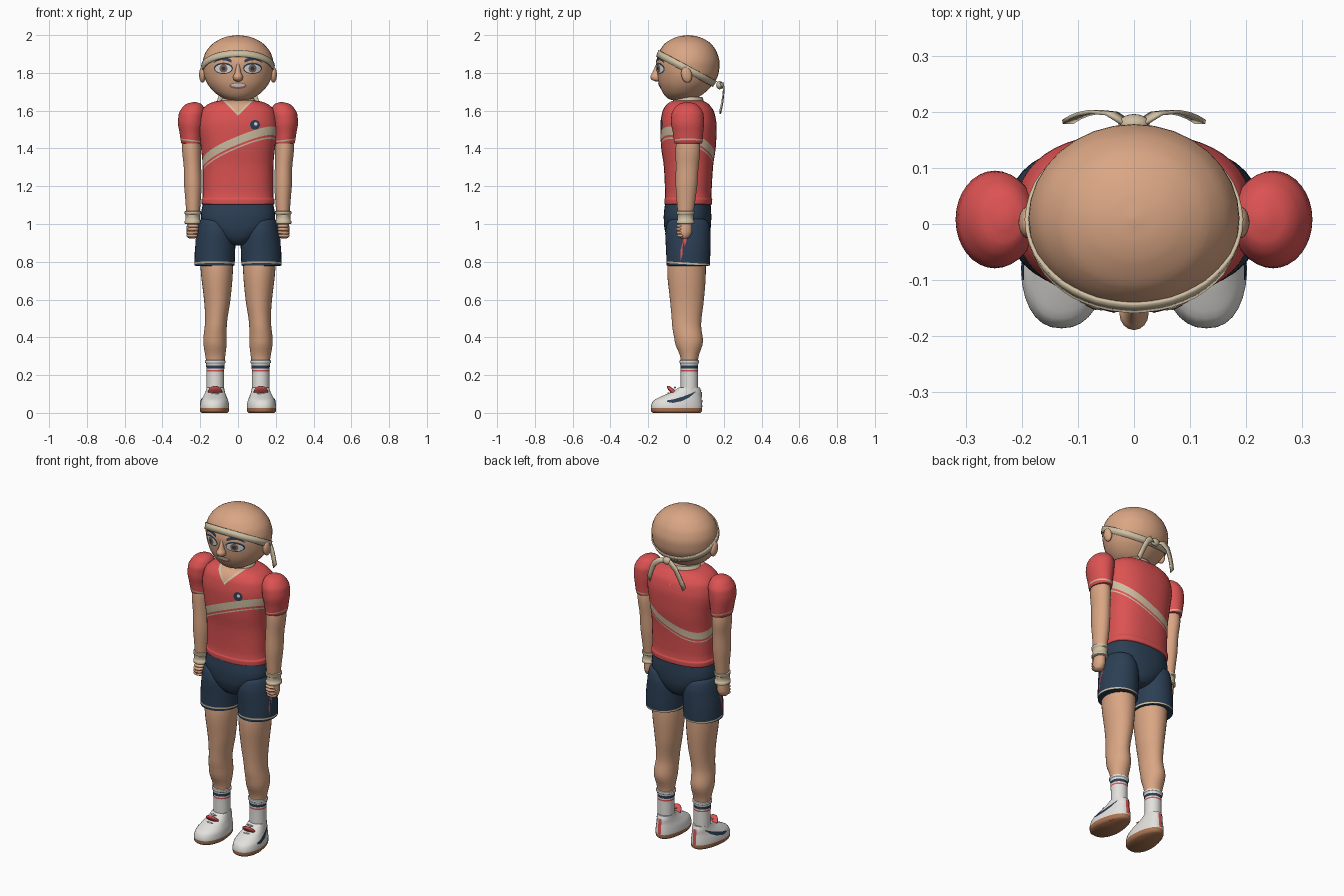
import bpy, bmesh, math
from mathutils import Vector, Matrix
from mathutils.bvhtree import BVHTree

if "Cube" in bpy.data.objects:
    bpy.data.objects.remove(bpy.data.objects["Cube"])

PALETTE = {
    "skin": (.70, .38, .23), "red": (.72, .085, .085), "navy": (.025, .05, .09),
    "cream": (.62, .52, .36), "white": (.76, .75, .72), "sole_brown": (.40, .17, .08),
    "iris_brown": (.28, .13, .08), "lip": (.42, .14, .10),
}
MATS = {}
for key, rgb in PALETTE.items():
    m = bpy.data.materials.new(key)
    m.use_nodes = True
    m.diffuse_color = (*rgb, 1)
    m.node_tree.nodes["Principled BSDF"].inputs["Base Color"].default_value = (*rgb, 1)
    MATS[key] = m


def finish(name, bm, mat, angle=50):
    mesh = bpy.data.meshes.new(name)
    bm.to_mesh(mesh)
    bm.free()
    ob = bpy.data.objects.new(name, mesh)
    bpy.context.scene.collection.objects.link(ob)
    mesh.materials.append(MATS[mat])
    bpy.ops.object.select_all(action='DESELECT')
    ob.select_set(True)
    bpy.context.view_layer.objects.active = ob
    bpy.ops.object.shade_smooth_by_angle(angle=math.radians(angle))
    return ob


def smooth_rings(rings, steps):
    # Monotone cubic interpolation between rings, with height as the parameter
    def slope(i, k):
        d = [(rings[j + 1][k] - rings[j][k]) / (rings[j + 1][0] - rings[j][0])
             for j in (i - 1, i) if 0 <= j < len(rings) - 1]
        if len(d) == 1:
            return d[0]
        return 2 * d[0] * d[1] / (d[0] + d[1]) if d[0] * d[1] > 0 else 0
    out = []
    for i in range(len(rings) - 1):
        a, b = rings[i], rings[i + 1]
        h = b[0] - a[0]
        for t in (j / steps for j in range(steps)):
            u = 1 - t
            out.append([a[0] + h * t] + [
                a[k] * u * u * (1 + 2 * t) + b[k] * t * t * (3 - 2 * t)
                + h * t * u * (slope(i, k) * u - slope(i + 1, k) * t) for k in range(1, 5)])
    return out + [list(rings[-1])]


def loft(name, mat, rings, side=1, power=2, n=32, steps=4, shape=None):
    """Rings are (z, centre x, centre y, radius x, radius y)."""
    bm = bmesh.new()
    loops = []
    for z, cx, cy, rx, ry in smooth_rings(rings, steps):
        loop = []
        for i in range(n):
            c, s = math.cos(math.tau * i / n), math.sin(math.tau * i / n)
            p = Vector((cx + rx * math.copysign(abs(c) ** (2 / power), c),
                        cy + ry * math.copysign(abs(s) ** (2 / power), s), z))
            p = shape(p) if shape else p
            p.x *= side
            loop.append(bm.verts.new(p))
        loops.append(loop)
    for a, b in zip(loops, loops[1:]):
        for i in range(n):
            bm.faces.new((a[i], a[i - 1], b[i - 1], b[i]))
    bm.faces.new(loops[0])
    bm.faces.new(loops[-1])
    bmesh.ops.recalc_face_normals(bm, faces=bm.faces)
    return finish(name, bm, mat)


def ball(name, mat, centre, radii, tilt=0):
    bm = bmesh.new()
    bmesh.ops.create_uvsphere(bm, u_segments=20, v_segments=12, radius=1, matrix=Matrix.Translation(centre)
                              @ Matrix.Rotation(tilt, 4, 'X') @ Matrix.Diagonal((*radii, 1)))
    return finish(name, bm, mat)


def paint(ob, cuts, rule):
    """Cut along planes (normal, distance), then colour faces by rule."""
    bm = bmesh.new()
    bm.from_mesh(ob.data)
    for normal, dist in cuts:
        no = Vector(normal)
        bmesh.ops.bisect_plane(bm, geom=bm.verts[:] + bm.edges[:] + bm.faces[:],
                               plane_co=no * dist / no.length_squared, plane_no=no)
    for f in bm.faces:
        key = rule(f.calc_center_median())
        if key:
            if key not in ob.data.materials:
                ob.data.materials.append(MATS[key])
            f.material_index = ob.data.materials.find(key)
    bm.to_mesh(ob.data)
    bm.free()


def bands(ob, normal, spans):
    no = Vector(normal)
    paint(ob, [(no, d) for lo, hi, key in spans for d in (lo, hi)],
          lambda c: next((key for lo, hi, key in spans if lo < no.dot(c) < hi), None))


def plate(name, mat, target, spine, view="front", lift=.003, rows=4):
    """Thin patch wrapped on target; spine holds (across, height, half height)."""
    tree = BVHTree.FromPolygons([v.co for v in target.data.vertices],
                                [p.vertices for p in target.data.polygons])
    d = Vector({"front": (0, 1, 0), "back": (0, -1, 0), "left": (-1, 0, 0), "right": (1, 0, 0)}[view])
    bm = bmesh.new()
    cols = []
    for u, v, h in spine:
        col = []
        for r in range(rows + 1):
            z = v + h * (2 * r / rows - 1)
            start = (Vector((u, 0, z)) if d.y else Vector((0, u, z))) - d
            hit = tree.ray_cast(start, d)[0]
            col.append(bm.verts.new((hit if hit else start + d) - d * lift))
        cols.append(col)
    for a, b in zip(cols, cols[1:]):
        for r in range(rows):
            bm.faces.new((a[r], b[r], b[r + 1], a[r + 1]))
    bmesh.ops.recalc_face_normals(bm, faces=bm.faces)
    if sum((f.normal.dot(d) for f in bm.faces)) > 0:
        bmesh.ops.reverse_faces(bm, faces=bm.faces)
    return finish(name, bm, mat)


def oval(x, z, a, b):
    return [(x - a * math.cos(math.pi * i / 14), z, max(b * math.sin(math.pi * i / 14), .0005))
            for i in range(15)]


def ribbon(name, mat, pairs, closed=False):
    bm = bmesh.new()
    vs = [[bm.verts.new(p) for p in pair] for pair in pairs]
    for a, b in zip(vs, vs[1:] + (vs[:1] if closed else [])):
        bm.faces.new((a[0], b[0], b[1], a[1]))
    bmesh.ops.recalc_face_normals(bm, faces=bm.faces)
    ob = finish(name, bm, mat)
    mod = ob.modifiers.new("thickness", 'SOLIDIFY')
    mod.thickness, mod.offset = .007, 0
    return ob


# Head, nose and neck
head = loft("head", "skin", [
    (1.652, 0, -.03, .03, .03), (1.665, 0, -.022, .075, .075), (1.70, 0, -.01, .128, .115),
    (1.75, 0, .003, .166, .148), (1.80, 0, .01, .184, .163), (1.85, 0, .01, .188, .168),
    (1.90, 0, .01, .176, .157), (1.95, 0, .01, .139, .127), (1.98, 0, .01, .092, .084),
    (1.994, 0, .01, .05, .045), (2, 0, .01, .005, .005)])
loft("nose", "skin", [
    (1.755, 0, -.15, .01, .012), (1.765, 0, -.157, .024, .027), (1.78, 0, -.16, .026, .029),
    (1.80, 0, -.155, .017, .024), (1.85, 0, -.145, .009, .012)], n=16)
loft("neck", "skin", [(1.58, 0, 0, .07, .065), (1.70, 0, 0, .062, .06)], steps=1)

# Face details
plate("mouth_outline", "lip", head, oval(0, 1.732, .046, .017), lift=.002)
plate("teeth", "white", head, oval(0, 1.735, .037, .009), lift=.004)
for s, side in ((1, "left"), (-1, "right")):
    x = .077 * s
    ball(side + "_ear", "skin", (.188 * s, .003, 1.79), (.018, .028, .043), .2)
    plate(side + "_eye_outline", "navy", head, oval(x, 1.824, .05, .03), lift=.002)
    plate(side + "_eye_white", "white", head, oval(x, 1.822, .044, .023), lift=.004)
    plate(side + "_iris", "iris_brown", head, oval(x, 1.823, .021, .022), lift=.006)
    plate(side + "_pupil", "navy", head, oval(x, 1.823, .01, .011), lift=.008)
    plate(side + "_eyebrow", "navy", head, [
        (.035 * s, 1.862, .007), (.06 * s, 1.874, .010), (.09 * s, 1.876, .008),
        (.115 * s, 1.865, .005), (.13 * s, 1.852, .001)], lift=.004)

# Headband with knot and tails
tree = BVHTree.FromPolygons([v.co for v in head.data.vertices], [p.vertices for p in head.data.polygons])
tilt, pairs = Vector((0, .47, .88)), []
for i in range(48):
    a = math.tau * i / 48
    out = Vector((math.cos(a), math.sin(a) * .88, -math.sin(a) * .47))
    pairs.append([tree.ray_cast(Vector((0, 0, 1.823)) + tilt * w, out)[0] + out * .004 for w in (-.018, .018)])
ribbon("headband", "cream", pairs, True)
ball("headband_knot", "cream", (0, .178, 1.735), (.028, .018, .022))
for s, side in ((1, "left"), (-1, "right")):
    path = [(.01, .178, 1.735), (.04, .197, 1.735), (.07, .2, 1.71), (.09, .196, 1.67), (.105, .19, 1.63),
            (.118, .182, 1.595)]
    ribbon(side + "_headband_tail", "cream", [
        [Vector((p[0] * s, p[1], p[2])) + Vector((.6 * s, 0, .8)) * w for w in (-.016, .016)] for p in path])

# Shirt with sash stripe and open collar
shirt = loft("shirt", "red", [
    (1.10, 0, .012, .175, .115), (1.106, 0, .012, .192, .126), (1.13, 0, .012, .193, .127),
    (1.14, 0, .012, .187, .123), (1.30, 0, .013, .187, .130), (1.42, 0, .013, .198, .146),
    (1.52, 0, .013, .212, .149), (1.59, 0, .012, .2, .138), (1.63, 0, .01, .165, .115),
    (1.648, 0, .01, .125, .09), (1.655, 0, .01, .08, .07)], power=2.4, n=48)
bands(shirt, (-.4, .38, 1), [(1.352, 1.360, "cream"), (1.371, 1.414, "cream")])
collar = loft("collar", "cream", [(1.63, 0, .01, .105, .09), (1.672, 0, .015, .08, .072)], steps=1)
for ob in (shirt, collar):
    def neckline(c):
        v = c.z - abs(c.x)
        return None if c.y > 0 or v < 1.573 else "skin" if v > 1.59 else "cream"
    paint(ob, [((k, 0, 1), d) for k in (1, -1) for d in (1.573, 1.59)] + [((0, 1, 0), 0)], neckline)
plate("chest_badge", "navy", shirt, oval(.09, 1.525, .026, .026))
plate("chest_badge_centre", "white", shirt, oval(.094, 1.53, .009, .009), lift=.005)

# Shorts seat
loft("shorts_seat", "navy", [
    (.887, 0, .008, .03, .05), (.90, 0, .008, .065, .085), (.94, 0, .008, .125, .112), (.99, 0, .008, .178, .124),
    (1.04, 0, .008, .197, .126), (1.115, 0, .01, .185, .12)], power=2.3)


def taper(p):
    # Narrow the heel
    p.x = .12 + (p.x - .12) * (1 - max(0, p.y + .08) * 1.3) - p.y * .05
    return p


for s, side in ((1, "left"), (-1, "right")):
    # Sleeve and arm
    sleeve = loft(side + "_sleeve", "red", [
        (1.425, .247, .012, .046, .064), (1.427, .247, .012, .053, .073), (1.48, .249, .011, .06, .08),
        (1.54, .248, .008, .07, .087), (1.58, .244, .008, .07, .085), (1.615, .238, .008, .058, .068),
        (1.635, .234, .008, .04, .046), (1.645, .23, .008, .01, .012)], s)
    bands(sleeve, (-.12 * s, 0, 1), [(1.408, 1.416, "cream")])
    loft(side + "_arm", "skin", [
        (1.0, .24, -.002, .032, .036), (1.06, .238, -.002, .036, .042), (1.13, .238, 0, .041, .05),
        (1.22, .239, .003, .047, .058), (1.30, .241, .006, .046, .06), (1.39, .246, .01, .05, .065),
        (1.46, .247, .01, .046, .06)], s)
    loft(side + "_wristband", "cream", [
        (1.0, .24, -.003, .036, .04), (1.003, .24, -.003, .043, .047), (1.016, .24, -.003, .043, .047),
        (1.02, .24, -.003, .039, .043), (1.05, .239, -.003, .039, .043), (1.054, .239, -.003, .043, .048),
        (1.067, .239, -.003, .043, .048), (1.07, .239, -.003, .036, .04)], s, steps=2)
    # Fist
    loft(side + "_hand", "skin", [
        (.922, .243, -.01, .012, .014), (.93, .243, -.01, .024, .028), (.96, .242, -.008, .031, .04),
        (1.01, .24, -.003, .03, .035)], s, n=20)
    for i in range(4):
        ball(f"{side}_finger_{i}", "skin", ((.243 - .002 * i) * s, -.032 + .003 * abs(i - 2), .938 + .017 * i),
             (.031, .022, .0105))
    # Shorts leg with trim and side stripe
    leg = loft(side + "_shorts_leg", "navy", [
        (.778, .124, .012, .09, .095), (.78, .124, .012, .106, .114), (.85, .122, .012, .107, .117),
        (.95, .118, .01, .100, .120), (1.01, .125, .01, .08, .108), (1.035, .14, .01, .05, .07)], s)
    bands(leg, (0, .06, 1), [(.787, .796, "cream")])
    plate(side + "_shorts_stripe", "red", leg, [(-.03, .83, .03), (.002, .94, .03)], side)
    # Leg and sock
    loft(side + "_leg", "skin", [
        (.25, .12, .017, .046, .044), (.29, .12, .018, .051, .047), (.38, .122, .015, .062, .075),
        (.47, .117, .003, .058, .077), (.60, .110, .005, .070, .090), (.75, .112, .003, .085, .102),
        (.82, .115, .005, .087, .1)], s)
    sock = loft(side + "_sock", "white", [
        (.10, .12, .018, .046, .046), (.20, .12, .018, .046, .046), (.262, .12, .017, .05, .048),
        (.266, .12, .017, .055, .052), (.277, .12, .017, .055, .052), (.28, .12, .017, .046, .044)], s)
    bands(sock, (0, 0, 1), [(.220, .228, "red"), (.236, .252, "navy")])
    # Shoe with sole, tongue, laces and stripes
    shoe = loft(side + "_shoe", "white", [
        (0, .12, -.05, .07, .125), (.01, .12, -.05, .078, .135), (.03, .12, -.05, .079, .136),
        (.06, .12, -.046, .075, .13), (.09, .12, -.022, .064, .103), (.115, .12, .006, .056, .074),
        (.135, .12, .018, .052, .055)], s, power=2.3, shape=taper)
    bands(shoe, (0, 0, 1), [(-.01, .027, "sole_brown")])
    ball(side + "_shoe_tongue", "red", (.121 * s, -.066, .11), (.038, .046, .013), -.75)
    for i in range(3):
        ball(f"{side}_lace_{i}", "white", (.121 * s, -.094 + .018 * i, .103 + .016 * i), (.02, .005, .005))
    plate(side + "_shoe_stripe", "navy", shoe, [
        (-.10, .062, .004), (-.07, .062, .009), (-.02, .074, .011), (.02, .092, .008), (.05, .112, .002)], side)
    plate(side + "_heel_strip", "red", shoe, [(x * s, .075, .045) for x in (.106, .116, .126)], "back", rows=8)
